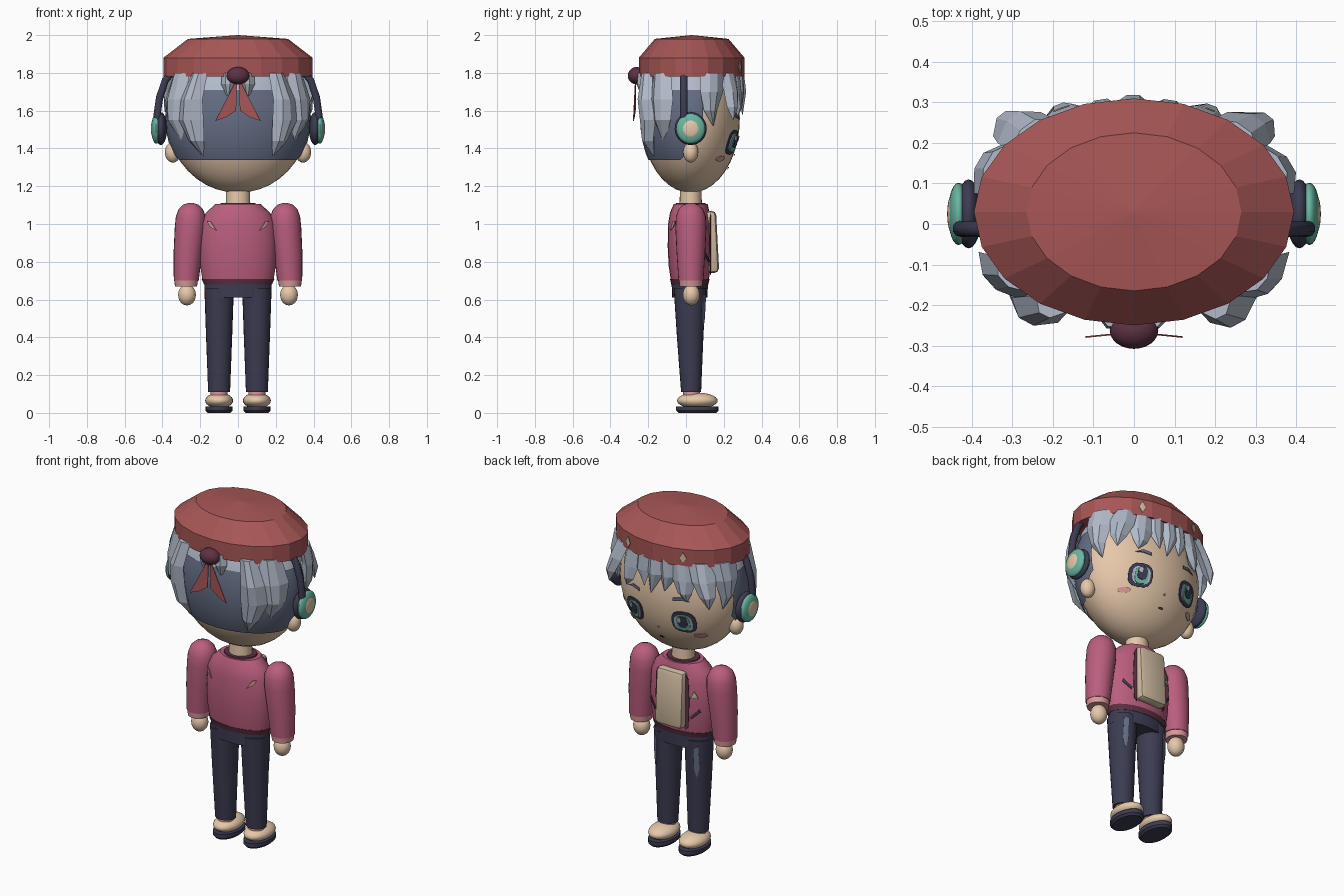
import bpy, bmesh, math
from mathutils import Matrix, Vector

if "Cube" in bpy.data.objects:
    bpy.data.objects.remove(bpy.data.objects["Cube"], do_unlink=True)


def material(name, *rgb):
    lin = [(c / 255 / 12.92) if c < 11 else ((c / 255 + 0.055) / 1.055) ** 2.4 for c in rgb]
    m = bpy.data.materials.new(name)
    m.use_nodes = True
    m.diffuse_color = (*lin, 1)
    m.node_tree.nodes["Principled BSDF"].inputs["Base Color"].default_value = (*lin, 1)
    return m


RED = material("hat red", 168, 86, 86)
PINK = material("jacket pink", 186, 94, 126)
BLUSH = material("light pink", 218, 152, 152)
NAVY = material("navy", 60, 60, 82)
SKIN = material("skin", 230, 200, 170)
CREAM = material("cream", 208, 188, 160)
SILVER = material("silver hair", 178, 187, 202)
SLATE = material("slate", 100, 109, 132)
TEAL = material("teal", 105, 182, 162)
MAROON = material("maroon", 92, 50, 66)

HEAD_C, HEAD_R = Vector((0, 0.025, 1.56)), Vector((0.375, 0.26, 0.395))


def add(name, bm, mat, smooth=True, fix=True):
    if fix:
        bmesh.ops.recalc_face_normals(bm, faces=bm.faces)
    me = bpy.data.meshes.new(name)
    bm.to_mesh(me)
    bm.free()
    me.materials.append(mat)
    ob = bpy.data.objects.new(name, me)
    bpy.context.collection.objects.link(ob)
    if smooth:
        bpy.ops.object.select_all(action="DESELECT")
        ob.select_set(True)
        bpy.context.view_layer.objects.active = ob
        bpy.ops.object.shade_smooth_by_angle(angle=math.radians(40))
    return ob


def skin_rings(bm, rings):
    """Bridge equal vertex rings and close both ends."""
    vs = [[bm.verts.new(p) for p in r] for r in rings]
    n = len(vs[0])
    for a, b in zip(vs, vs[1:]):
        for i in range(n):
            j = (i + 1) % n
            bm.faces.new((a[i], a[j], b[j], b[i]))
    bm.faces.new(vs[0])
    bm.faces.new(vs[-1])


def loft(name, rings, mat, n=24, smooth=True):
    """Stack of ellipses given as z, centre x, centre y, radius x, radius y."""
    bm = bmesh.new()
    angles = [math.tau * i / n for i in range(n)]
    skin_rings(bm, [[(cx + rx * math.cos(a), cy + ry * math.sin(a), z) for a in angles]
                    for z, cx, cy, rx, ry in rings])
    return add(name, bm, mat, smooth)


def ball(name, centre, radii, mat, u=24, v=14, cuts=()):
    bm = bmesh.new()
    bmesh.ops.create_uvsphere(bm, u_segments=u, v_segments=v, radius=1)
    bm.transform(Matrix.Translation(centre) @ Matrix.Diagonal((*radii, 1)))
    for co, no in cuts:
        bmesh.ops.bisect_plane(bm, geom=bm.verts[:] + bm.edges[:] + bm.faces[:],
                               plane_co=co, plane_no=no, clear_outer=True)
    return add(name, bm, mat)


def on_head(x, z):
    q = 1 - (x / HEAD_R.x) ** 2 - ((z - HEAD_C.z) / HEAD_R.z) ** 2
    return HEAD_C.y + HEAD_R.y * math.sqrt(max(q, 0))


def on_chest(x, z):
    return 0.02 + 0.117 * math.sqrt(max(1 - (x / 0.205) ** 2, 0))


def on_back(x, z):
    return 0.04 - on_chest(x, z)


def on_leg(x, z):
    return 0.022 + (0.054 + 0.05 * (z - 0.11)) * math.sqrt(max(1 - ((abs(x) - 0.1) / 0.072) ** 2, 0))


def plate(name, pts, surface, mat, lift=0.004, side=1):
    """Thin fan of x, z points laid on a surface."""
    bm = bmesh.new()
    cx, cz = (sum(p[i] for p in pts) / len(pts) for i in (0, 1))
    vs = [bm.verts.new((x, surface(x, z) + side * lift, z)) for x, z in pts]
    mid = bm.verts.new((cx, surface(cx, cz) + side * lift, cz))
    for i in range(len(vs)):
        f = bm.faces.new((mid, vs[i], vs[(i + 1) % len(vs)]))
        f.normal_update()
        if f.normal.y * side < 0:
            f.normal_flip()
    ob = add(name, bm, mat, False, False)
    mod = ob.modifiers.new("thickness", "SOLIDIFY")
    mod.thickness = 0.004
    return ob


def oval(cx, cz, rx, rz, n=16, power=1.0):
    out = []
    for i in range(n):
        c, s = math.cos(math.tau * i / n), math.sin(math.tau * i / n)
        out.append((cx + rx * math.copysign(abs(c) ** power, c), cz + rz * math.copysign(abs(s) ** power, s)))
    return out


def lock(name, azimuth, path, thick=0.025):
    """Faceted hair lock: path of z, lift off the head, width, azimuth shift."""
    bm, rings = bmesh.new(), []
    for z, lift, w, shift in path:
        a = math.radians(azimuth + shift)
        k = math.sqrt(max(1 - ((z - HEAD_C.z) / HEAD_R.z) ** 2, 0))
        p = Vector((HEAD_R.x * k * math.cos(a), HEAD_C.y + HEAD_R.y * k * math.sin(a), z))
        n = Vector((math.cos(a) / HEAD_R.x, math.sin(a) / HEAD_R.y, 0)).normalized()
        t = Vector((-n.y, n.x, 0))
        p += n * lift
        th = thick * min(1, w / 0.06)
        rings.append([p + t * w / 2, p + t * w * 0.12 + n * th, p - t * w * 0.2 + n * th,
                      p - t * w / 2, p - n * th])
    skin_rings(bm, rings)
    return add(name, bm, SILVER, False)


# Head, back hair and hat
ball("head", HEAD_C, HEAD_R, SKIN, 32, 20)
ball("back_hair_cap", HEAD_C, HEAD_R * 1.03, SLATE, 32, 20,
     [((0, 0, 1.34), (0, 0, -1)), ((0, 0.09, 0), (0, 1, 0)), ((0, -0.03, 1.34), (0, 1, -1))])
ball("upper_hair_band", HEAD_C, HEAD_R * 1.05, SILVER, 32, 20, [((0, 0, 1.71), (0, 0, -1))])
loft("hat", [(1.78, 0, 0.03, 0.395, 0.28), (1.88, 0, 0.03, 0.395, 0.28),
             (1.98, 0, 0.03, 0.265, 0.195), (2.0, 0, 0.03, 0.004, 0.004)], RED, 20, False)
ball("hat_bobble", (0, -0.262, 1.785), (0.06, 0.046, 0.046), MAROON)

# Hair locks
for s, side in ((1, "left"), (-1, "right")):
    def turn(a):
        return a if s > 0 else 180 - a
    lock(f"back_lock_{side}", turn(-54), [(1.8, 0.06, 0.09, 0), (1.66, 0.045, 0.13, s * 2),
         (1.55, 0.025, 0.15, s * 3), (1.44, 0.02, 0.09, 0), (1.36, 0.01, 0.004, -s * 2)], 0.035)
    lock(f"rear_side_lock_{side}", turn(-32), [(1.8, 0.06, 0.12, 0), (1.66, 0.03, 0.16, 0),
         (1.55, 0.02, 0.12, 0), (1.42, 0.0, 0.004, -s * 3)], 0.03)
    lock(f"nape_tuft_{side}", turn(-82), [(1.8, 0.05, 0.08, 0), (1.74, 0.03, 0.08, 0), (1.68, 0.01, 0.02, 0)])
    lock(f"side_lock_{side}", turn(22), [(1.8, 0.07, 0.15, 0), (1.7, 0.04, 0.14, 0),
         (1.6, 0.015, 0.08, 0), (1.52, 0.01, 0.004, s * 4)], 0.03)
    lock(f"wing_lock_{side}", turn(44), [(1.8, 0.06, 0.14, 0), (1.7, 0.055, 0.13, 0),
         (1.62, 0.06, 0.09, -s * 2), (1.55, 0.07, 0.004, -s * 3)], 0.03)
    lock(f"outer_fringe_{side}", turn(62), [(1.8, 0.05, 0.14, 0), (1.69, 0.025, 0.13, 0),
         (1.62, 0.02, 0.08, 0), (1.57, 0.025, 0.004, -s * 2)])
    lock(f"inner_fringe_{side}", turn(77), [(1.8, 0.05, 0.11, 0), (1.7, 0.02, 0.1, 0),
         (1.61, 0.015, 0.004, s * 3)])
lock("centre_fringe", 91, [(1.8, 0.05, 0.11, 0), (1.7, 0.025, 0.1, 0), (1.58, 0.015, 0.004, -4)])

# Headphone band
curve = bpy.data.curves.new("headphone_band", "CURVE")
curve.dimensions, curve.bevel_depth, curve.bevel_resolution = "3D", 0.02, 3
half = [(0.415, 1.48), (0.428, 1.58), (0.415, 1.67), (0.385, 1.76), (0.32, 1.84), (0.2, 1.9)]
path = half + [(0, 1.93)] + [(-x, z) for x, z in reversed(half)]
spline = curve.splines.new("POLY")
spline.points.add(len(path) - 1)
for p, (x, z) in zip(spline.points, path):
    p.co = (x, -0.012, z, 1)
curve.materials.append(NAVY)
bpy.context.collection.objects.link(bpy.data.objects.new("headphone_band", curve))

# Neck, torso and hips
loft("neck", [(1.07, 0, 0.025, 0.066, 0.06), (1.22, 0, 0.025, 0.062, 0.056)], SKIN)
loft("collar", [(1.09, 0, 0.025, 0.1, 0.085), (1.112, 0, 0.025, 0.092, 0.078)], MAROON)
loft("jacket", [(0.7, 0, 0.02, 0.188, 0.1), (0.78, 0, 0.02, 0.2, 0.112), (0.88, 0, 0.02, 0.205, 0.117),
                (1.0, 0, 0.02, 0.198, 0.115), (1.06, 0, 0.02, 0.17, 0.105), (1.105, 0, 0.025, 0.12, 0.09)], PINK)
loft("jacket_hem", [(0.68, 0, 0.02, 0.18, 0.098), (0.71, 0, 0.02, 0.193, 0.105)], MAROON)
loft("hips", [(0.61, 0, 0.02, 0.178, 0.094), (0.69, 0, 0.02, 0.178, 0.096)], NAVY)

# Shirt front
bm = bmesh.new()
bmesh.ops.create_cube(bm, size=1)
bm.transform(Matrix.Translation((0, 0.135, 0.905)) @ Matrix.Rotation(math.radians(3), 4, "X")
             @ Matrix.Diagonal((0.18, 0.065, 0.33, 1)))
bmesh.ops.bevel(bm, geom=bm.edges[:], offset=0.025, segments=2, affect="EDGES", profile=0.5)
add("shirt_front", bm, CREAM)

for s, side in ((1, "left"), (-1, "right")):
    def flip(pts):
        return [(s * x, z) for x, z in pts]

    # Ears and ear cups
    ball(f"ear_{side}", (s * 0.345, 0.025, 1.38), (0.042, 0.04, 0.055), SKIN)
    ball(f"ear_cushion_{side}", (s * 0.408, 0.025, 1.505), (0.032, 0.085, 0.087), NAVY)
    ball(f"ear_cup_{side}", (s * 0.433, 0.025, 1.505), (0.026, 0.077, 0.08), TEAL)
    ball(f"ear_cup_disc_{side}", (s * 0.449, 0.025, 1.505), (0.012, 0.047, 0.049), SKIN)

    # Arms
    loft(f"sleeve_{side}", [(z, s * x, 0.026, r, r) for z, x, r in (
        (1.112, 0.25, 0.012), (1.102, 0.25, 0.04), (1.08, 0.25, 0.064), (1.04, 0.25, 0.079),
        (0.98, 0.253, 0.082), (0.85, 0.265, 0.076), (0.7, 0.274, 0.066))], PINK)
    loft(f"cuff_{side}", [(0.668, s * 0.275, 0.026, 0.058, 0.06), (0.702, s * 0.275, 0.026, 0.063, 0.063)], BLUSH)
    ball(f"hand_{side}", (s * 0.27, 0.028, 0.625), (0.047, 0.045, 0.056), SKIN)

    # Legs and shoes
    loft(f"trouser_leg_{side}", [(0.11, s * 0.1, 0.027, 0.058, 0.053), (0.4, s * 0.1, 0.022, 0.069, 0.07),
                                 (0.66, s * 0.1, 0.02, 0.078, 0.085)], NAVY)
    loft(f"sock_{side}", [(0.06, s * 0.1, 0.03, 0.045, 0.045), (0.125, s * 0.1, 0.03, 0.045, 0.045)], BLUSH)
    ball(f"shoe_{side}", (s * 0.1, 0.06, 0.065), (0.074, 0.108, 0.042), SKIN)
    loft(f"sole_{side}", [(0, s * 0.1, 0.06, 0.06, 0.1), (0.012, s * 0.1, 0.06, 0.072, 0.112),
                          (0.035, s * 0.1, 0.06, 0.072, 0.112)], NAVY)
    plate(f"denim_patch_{side}", flip([(0.12, 0.62), (0.145, 0.63), (0.148, 0.5), (0.135, 0.44), (0.122, 0.5)]),
          on_leg, SLATE, 0.008)

    # Face details
    eye = s * 0.16
    layers = (("outline", 0, 0, 0.066, 0.066, NAVY), ("white", 0, -0.003, 0.05, 0.05, SILVER),
              ("iris", 0, -0.004, 0.037, 0.048, TEAL), ("pupil", 0, 0.006, 0.026, 0.036, NAVY),
              ("glint", 0.014, 0.02, 0.011, 0.014, SILVER))
    for i, (part, dx, dz, rx, rz, mat) in enumerate(layers):
        plate(f"eye_{part}_{side}", oval(eye + dx, 1.432 + dz, rx, rz, 16, 0.75), on_head, mat, 0.008 + 0.004 * i)
    plate(f"eyebrow_{side}", flip([(0.11, 1.558), (0.11, 1.575), (0.16, 1.583), (0.2, 1.562), (0.16, 1.566)]),
          on_head, SLATE, 0.008)
    plate(f"blush_{side}", oval(s * 0.225, 1.345, 0.03, 0.014), on_head, BLUSH, 0.008)

    # Jacket details
    plate(f"pocket_{side}", flip([(0.115, 0.81), (0.12, 0.797), (0.165, 0.842), (0.16, 0.858)]), on_chest, NAVY, 0.008)
    plate(f"placket_{side}", flip([(0.09, 1.06), (0.105, 1.03), (0.11, 0.9), (0.105, 0.75), (0.09, 0.73)]),
          on_chest, MAROON, 0.008)
    plate(f"shoulder_mark_{side}", flip([(0.115, 0.965), (0.145, 1.012), (0.165, 1.015), (0.15, 0.985)]),
          on_back, BLUSH, 0.008, -1)

    # Hat pins and ribbon tails
    plate(f"hat_pin_{side}", flip([(0.18, 1.865), (0.2, 1.83), (0.18, 1.795), (0.16, 1.83)]),
          lambda x, z: 0.03 + 0.28 * math.sqrt(1 - (x / 0.395) ** 2), CREAM, 0.008)
    plate(f"ribbon_tail_{side}", flip([(0.005, 1.77), (0.12, 1.545), (0.065, 1.565), (0.01, 1.6)]),
          lambda x, z: -0.265 - 0.1 * abs(x), RED, 0.004, -1)

# Nose, mouth and chest badge
plate("nose", oval(0, 1.365, 0.006, 0.006, 8), on_head, BLUSH, 0.007)
plate("mouth", oval(0, 1.295, 0.016, 0.006, 10), on_head, MAROON, 0.007)
plate("chest_badge", [(-0.115, 0.92), (-0.155, 0.92), (-0.135, 0.965)], on_chest, CREAM, 0.008)
